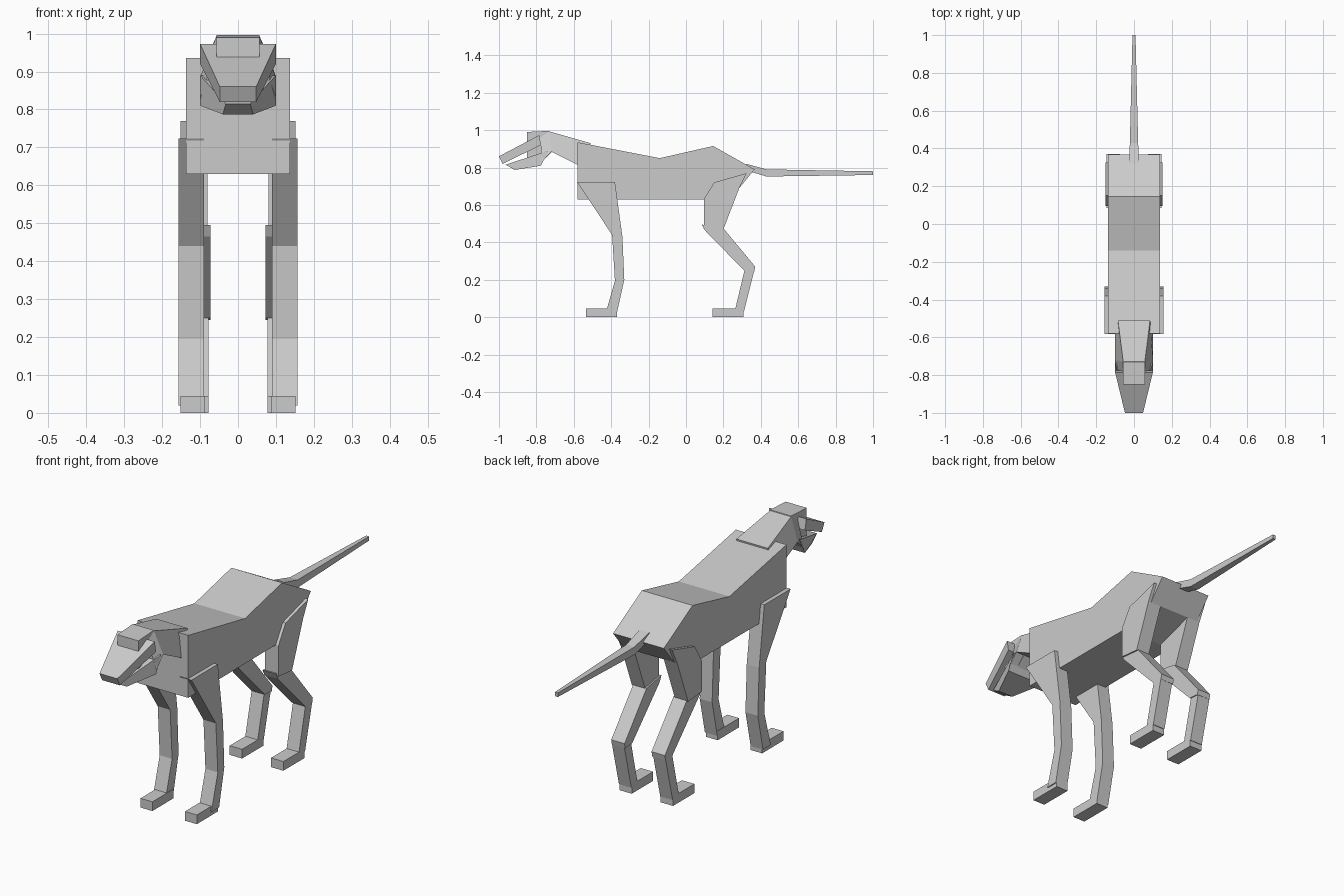
import bpy, bmesh

grey = bpy.data.materials.new("plain grey")
grey.diffuse_color = (0.6, 0.6, 0.6, 1)


def finish(name, bm, mirror=False):
    bmesh.ops.recalc_face_normals(bm, faces=bm.faces)
    me = bpy.data.meshes.new(name)
    bm.to_mesh(me)
    bm.free()
    me.materials.append(grey)
    ob = bpy.data.objects.new(name, me)
    bpy.context.collection.objects.link(ob)
    if mirror:
        ob.modifiers.new("other_side", 'MIRROR')
    return ob


def slab(name, points, x0, x1, mirror=False):
    """Side profile of (y, z) points, stretched from x0 to x1."""
    bm = bmesh.new()
    a = [bm.verts.new((x0, y, z)) for y, z in points]
    b = [bm.verts.new((x1, y, z)) for y, z in points]
    bm.faces.new(a)
    bm.faces.new(b)
    n = len(points)
    for i in range(n):
        j = (i + 1) % n
        bm.faces.new((a[i], a[j], b[j], b[i]))
    return finish(name, bm, mirror)


def loft(name, stations):
    """Stations of (y, z top, half width top, y, z bottom, half width bottom)."""
    bm = bmesh.new()
    rings = []
    for yt, zt, wt, yb, zb, wb in stations:
        rings.append([bm.verts.new(c) for c in
                      ((-wt, yt, zt), (wt, yt, zt), (wb, yb, zb), (-wb, yb, zb))])
    for r, s in zip(rings, rings[1:]):
        for i in range(4):
            j = (i + 1) % 4
            bm.faces.new((r[i], r[j], s[j], s[i]))
    bm.faces.new(rings[0])
    bm.faces.new(rings[-1])
    return finish(name, bm)


# Trunk
slab("body", [(-0.58, 0.935), (-0.14, 0.85), (0.145, 0.915), (0.367, 0.79),
              (0.285, 0.69), (0.095, 0.63), (-0.58, 0.63)], -0.137, 0.137)

# Neck and head
loft("neck", [(-0.51, 0.93, 0.085, -0.53, 0.79, 0.10),
              (-0.73, 0.993, 0.057, -0.72, 0.885, 0.10),
              (-0.78, 0.96, 0.057, -0.77, 0.83, 0.10)])
slab("skull", [(-0.85, 0.99), (-0.73, 0.996), (-0.70, 0.90), (-0.77, 0.83),
               (-0.85, 0.85)], -0.057, 0.057)
loft("upper_snout", [(-0.785, 0.973, 0.10, -0.775, 0.92, 0.10),
                     (-1.0, 0.86, 0.048, -0.98, 0.82, 0.048)])
loft("lower_jaw", [(-0.735, 0.89, 0.10, -0.775, 0.81, 0.10),
                   (-0.965, 0.815, 0.032, -0.915, 0.787, 0.04)])

# Tail
loft("tail", [(0.32, 0.82, 0.026, 0.32, 0.785, 0.026),
              (0.43, 0.79, 0.022, 0.43, 0.752, 0.022),
              (1.0, 0.78, 0.008, 1.0, 0.76, 0.008)])

# Front legs
slab("front_leg", [(-0.583, 0.723), (-0.38, 0.723), (-0.34, 0.43), (-0.33, 0.20),
                   (-0.37, 0.02), (-0.43, 0.02), (-0.38, 0.195), (-0.395, 0.44)],
     0.09, 0.157, True)
slab("front_paw", [(-0.535, 0), (-0.37, 0), (-0.37, 0.045), (-0.535, 0.045)],
     0.088, 0.152, True)

# Hind legs
slab("thigh", [(0.15, 0.72), (0.325, 0.77), (0.285, 0.69), (0.20, 0.47),
               (0.095, 0.48), (0.095, 0.63)], 0.08, 0.152, True)
slab("hind_shin", [(0.085, 0.495), (0.20, 0.475), (0.37, 0.27), (0.365, 0.245),
                   (0.31, 0.25), (0.10, 0.465)], 0.073, 0.145, True)
slab("hind_shank", [(0.315, 0.26), (0.365, 0.25), (0.31, 0.03), (0.26, 0.03)],
     0.078, 0.145, True)
slab("hind_paw", [(0.143, 0), (0.307, 0), (0.307, 0.045), (0.143, 0.045)],
     0.078, 0.145, True)
